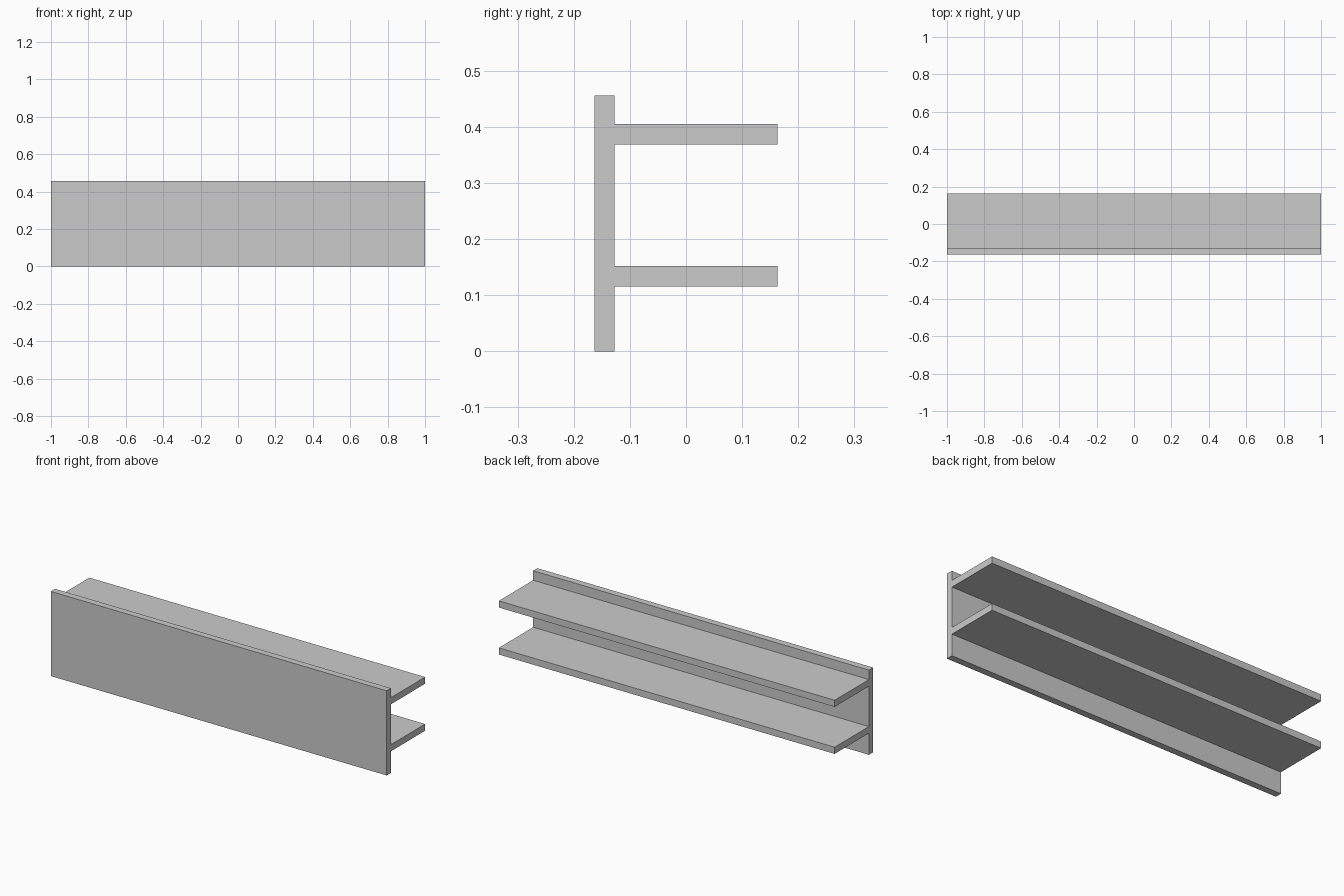
import bpy

if "Cube" in bpy.data.objects:
    bpy.data.objects.remove(bpy.data.objects["Cube"])


def board(name, y0, y1, z0, z1, length=2.0):
    """Full-length rectangular board given by its end-section limits."""
    bpy.ops.mesh.primitive_cube_add(size=1, location=(0, (y0 + y1) / 2, (z0 + z1) / 2))
    obj = bpy.context.object
    obj.name = name
    obj.scale = (length, y1 - y0, z1 - z0)
    bpy.ops.object.transform_apply(location=False, rotation=False, scale=True)
    return obj


FRONT, BACK, THICK = -0.1635, 0.1635, 0.036

# Upright panel
board("front_panel", FRONT, FRONT + THICK, 0, 0.456)

# Two shelves projecting behind the panel
for name, z in (("lower_shelf", 0.116), ("upper_shelf", 0.369)):
    board(name, FRONT + THICK, BACK, z, z + THICK)
